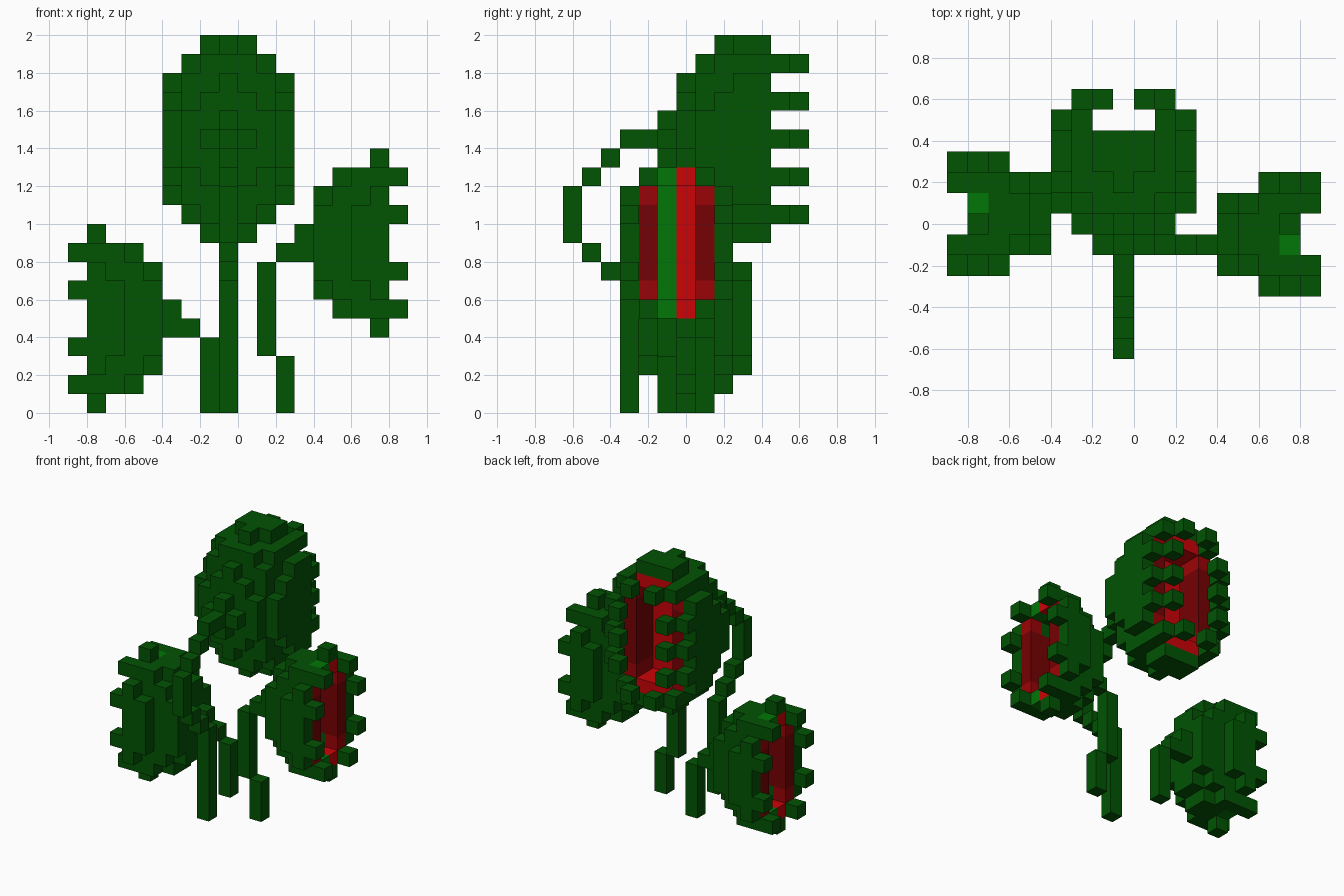
import bpy, bmesh
from mathutils import Vector

if "Cube" in bpy.data.objects:
    bpy.data.objects.remove(bpy.data.objects["Cube"])

U = 0.1  # edge of one block


def material(name, rgb):
    m = bpy.data.materials.new(name)
    m.diffuse_color = (*rgb, 1)
    m.use_nodes = True
    m.node_tree.nodes["Principled BSDF"].inputs["Base Color"].default_value = m.diffuse_color
    return m


GREEN, LIGHT, RED, MID, DARK = range(5)
MATS = [material("leaf green", (0.0005, 0.087, 0.0008)),
        material("light green", (0.0005, 0.18, 0.002)),
        material("bright red", (0.6, 0.001, 0.002)),
        material("medium red", (0.33, 0.001, 0.002)),
        material("dark red", (0.18, 0.0005, 0.001))]

# Outward direction and the face corners of a block
DIRS = []
for axis in range(3):
    for s in (0, 1):
        n = [0, 0, 0]
        n[axis] = 2 * s - 1
        a, b = (axis + 1) % 3, (axis + 2) % 3
        quad = []
        for p, q in ((0, 0), (1, 0), (1, 1), (0, 1)):
            c = [0, 0, 0]
            c[axis], c[a], c[b] = s, p, q
            quad.append(tuple(c))
        DIRS.append((tuple(n), quad if s else quad[::-1]))


def build(name, cells, turn=False, lower=0):
    """Skin a dict of blocks; optionally half-turn about z and lower it."""
    bm = bmesh.new()
    for (i, j, k), mat in cells.items():
        for n, quad in DIRS:
            if (i + n[0], j + n[1], k + n[2]) in cells:
                continue
            vs = []
            for c in quad:
                v = Vector(((i + c[0]) * U - 0.9, (j + c[1]) * U - 0.65, (k + c[2] - lower) * U))
                if turn:
                    v.x, v.y = -v.x, -v.y
                vs.append(bm.verts.new(v))
            bm.faces.new(vs).material_index = mat
    me = bpy.data.meshes.new(name)
    bm.to_mesh(me)
    bm.free()
    for m in MATS:
        me.materials.append(m)
    bpy.context.collection.objects.link(bpy.data.objects.new(name, me))


def large_trap():
    cells = {}
    cx, cz = 8, 14
    # half width by distance from the middle row, for each layer back to front
    layers = [[1, 0], [2, 2, 1, 0], [3, 3, 2, 2, 1], [3, 3, 3, 2, 2, 0],
              [3, 3, 3, 3, 2, 1], [3, 3, 3, 3, 2, 1]]
    for d, rows in enumerate(layers):
        for dz in range(1 - len(rows), len(rows)):
            a = abs(dz)
            for dx in range(-rows[a], rows[a] + 1):
                w, mat = abs(dx), GREEN
                if d >= 4:
                    if w <= 1 and a <= 3:      # mouth slot
                        continue
                    if w <= 1 and a == 4:      # ends of the mouth
                        mat = RED
                    elif w == 2 and a <= 3:    # lobe lining
                        mat = DARK if a <= 2 else MID
                elif d == 3 and w <= 1 and a <= 3:  # back of the mouth
                    mat = RED
                cells[cx + dx, 5 + d, cz + dz] = mat
    # teeth curling inward
    for dz in (-4, -2, 0, 2, 4):
        w = 2 if abs(dz) == 4 else 3
        for s in (-1, 1):
            cells[cx + s * w, 11, cz + dz] = GREEN
            cells[cx + s * (w - 1), 12, cz + dz] = GREEN
    return cells


def small_trap():
    cells = {}
    # half height of each column by its distance from the middle, back to front
    shape = ({0.5: 2.5, 1.5: 1.5}, {0.5: 3.5, 1.5: 2.5},
             {0.5: 3.5, 1.5: 3.5, 2.5: 1.5}, {0.5: 3.5, 1.5: 3.5, 2.5: 2.5})
    for d in range(4):
        for w in range(6):
            side = abs(w - 2.5)                # 0.5 middle, 1.5 lobe, 2.5 rim
            for k in range(5, 13):
                up = abs(k - 8.5)              # 0.5 to 3.5
                if up > shape[d].get(side, 0):
                    continue
                mat = GREEN
                if side == 0.5:
                    if d >= 2 and up <= 2.5:   # mouth slot
                        continue
                    if d == 3 or (d == 1 and up <= 2.5):
                        mat = LIGHT if w == 2 else RED
                elif side == 1.5 and d >= 2 and up <= 1.5:
                    mat = DARK
                elif side == 1.5 and d == 3 and up == 2.5:
                    mat = MID
                cells[13 + d, 3 + w, k] = mat
    # teeth along the rim and at both tips
    for k, w in ((5, 1), (12, 1), (7, 0), (10, 0)):
        for ww in (w, 5 - w):
            cells[17, 3 + ww, k] = GREEN
    cells[16, 6, 13] = cells[16, 6, 4] = GREEN
    # neck
    for i, k in ((12, 8), (12, 9), (11, 8)):
        cells[i, 5, k] = GREEN
    return cells


def stalk(blocks):
    return {b: GREEN for b in blocks}


build("large_trap", large_trap())
build("right_trap", small_trap())
build("left_trap", small_trap(), turn=True, lower=4)

# Stalks
main = [(8, 3, k) for k in range(7)] + [(8, 2, 7), (8, 1, 8)]
main += [(8, 0, k) for k in range(9, 12)]
main += [(8, 1, 12), (8, 2, 13), (8, 3, 14), (8, 4, 14)]
build("main_stalk", stalk(main))
build("right_stalk", stalk([(11, 5, k) for k in range(3)] + [(10, 5, k) for k in range(3, 8)]))
build("left_stalk", stalk([(7, 7, k) for k in range(4)]))
